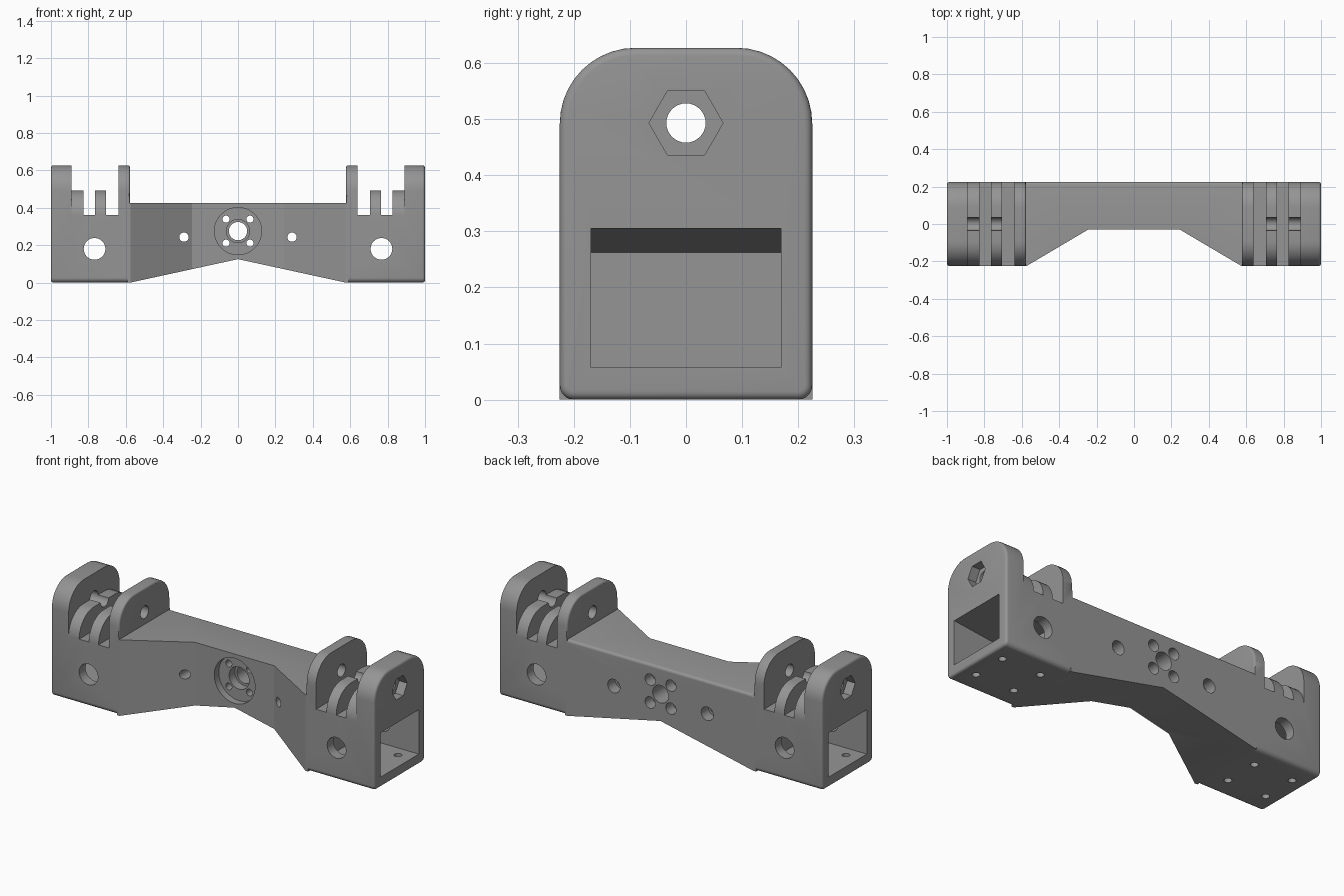
import bpy, bmesh, math
from mathutils import Vector

if "Cube" in bpy.data.objects:
    bpy.data.objects.remove(bpy.data.objects["Cube"])

metal = bpy.data.materials.new("plain_grey")
metal.diffuse_color = (0.30, 0.30, 0.30, 1)
metal.use_nodes = True
metal.node_tree.nodes["Principled BSDF"].inputs["Base Color"].default_value = metal.diffuse_color


def prism(name, pts, axis, a, b, bevel=None):
    """Extrude a 2D outline along x (y,z), y (x,z) or z (x,y); bevel = [(rule, width)]."""
    place = {"x": lambda u, v, w: (w, u, v),
             "y": lambda u, v, w: (u, w, v),
             "z": lambda u, v, w: (u, v, w)}[axis]
    bm = bmesh.new()
    face = bm.faces.new([bm.verts.new(place(u, v, a)) for u, v in pts])
    ext = bmesh.ops.extrude_face_region(bm, geom=[face])
    moved = [g for g in ext["geom"] if isinstance(g, bmesh.types.BMVert)]
    bmesh.ops.translate(bm, verts=moved, vec=Vector(place(0, 0, b - a)))
    bmesh.ops.recalc_face_normals(bm, faces=bm.faces)
    for rule, width in bevel or []:
        edges = [e for e in bm.edges if rule(e.verts[0].co, e.verts[1].co)]
        bmesh.ops.bevel(bm, geom=edges, offset=width, segments=4, profile=0.5,
                        affect="EDGES", clamp_overlap=True)
    mesh = bpy.data.meshes.new(name)
    bm.to_mesh(mesh)
    bm.free()
    mesh.materials.append(metal)
    obj = bpy.data.objects.new(name, mesh)
    bpy.context.collection.objects.link(obj)
    return obj


def arc(cx, cy, r, start, end, n=10):
    return [(cx + r * math.cos(math.radians(start + (end - start) * i / n)),
             cy + r * math.sin(math.radians(start + (end - start) * i / n)))
            for i in range(n + 1)]


def circle(cx, cy, r, n=32):
    return arc(cx, cy, r, 0, 360, n)[:-1]


def box(u0, u1, v0, v1):
    return [(u0, v0), (u1, v0), (u1, v1), (u0, v1)]


def combine(obj, other, op="DIFFERENCE"):
    mod = obj.modifiers.new(op.lower(), "BOOLEAN")
    mod.operation, mod.solver, mod.object = op, "EXACT", other
    bpy.context.view_layer.objects.active = obj
    bpy.ops.object.modifier_apply(modifier=mod.name)
    bpy.data.objects.remove(other)


def cut(obj, pts, axis, a, b):
    combine(obj, prism("cutter", pts, axis, a, b))


def domed(bottom, top, r_top, r_low):
    """Outline across y and z with rounded top and bottom corners."""
    h = 0.225
    low = (arc(-h + r_low, bottom + r_low, r_low, 180, 270, 5) +
           arc(h - r_low, bottom + r_low, r_low, 270, 360, 5)) if r_low else [(-h, bottom), (h, bottom)]
    return low + arc(h - r_top, top - r_top, r_top, 0, 90) + arc(-h + r_top, top - r_top, r_top, 90, 180)


# Centre bar: waisted plan, rounded back top edge, roof-shaped underside
plan = [(-0.59, -0.225), (-0.575, -0.225), (-0.245, -0.03), (0.245, -0.03),
        (0.575, -0.225), (0.59, -0.225), (0.59, 0.225), (-0.59, 0.225)]
bar = prism("bracket_body", plan, "z", 0, 0.425, [
    (lambda p, q: min(p.y, q.y) > 0.22 and min(p.z, q.z) > 0.42, 0.015)])
cut(bar, [(-0.575, 0), (-0.575, -0.1), (0.575, -0.1), (0.575, 0), (0, 0.125)], "y", -0.5, 0.5)

for s in (1, -1):
    # End block with softened outer rim
    rim = lambda p, q: min(abs(p.x), abs(q.x)) > 0.99
    inner = lambda p, q: max(abs(p.x), abs(q.x)) < 0.581 and p.z + q.z > 0.9
    block = prism("end_block", domed(0, 0.627, 0.135, 0.025), "x", s * 0.578, s,
                  [(rim, 0.014), (inner, 0.01)])
    # Gap between the two cheeks, then the two rounded ribs in it
    cut(block, box(*sorted((s * 0.64, s * 0.89)), 0.362, 0.8), "y", -0.5, 0.5)
    for a, b in ((0.705, 0.765), (0.825, 0.895)):
        combine(block, prism("rib", domed(0.33, 0.493, 0.131, 0), "x", s * a, s * b), "UNION")
    # Open pocket with sloping ceiling
    cut(block, [(s * 0.64, 0.057), (s * 1.05, 0.057), (s * 1.05, 0.311), (s * 0.64, 0.262)],
        "y", -0.169, 0.169)
    # Cross hole, floor holes, hexagonal nut recess
    cut(block, circle(s * 0.767, 0.18, 0.058), "y", -0.5, 0.5)
    for x in (0.68, 0.92):
        for y in (-0.1, 0.1):
            cut(block, circle(s * x, y, 0.02, 20), "z", -0.1, 0.1)
    cut(block, circle(0, 0.493, 0.066, 6), "x", s * 0.95, s * 1.1)
    cut(block, circle(0, 0.493, 0.035), "x", s * 0.5, s * 1.1)
    combine(bar, block, "UNION")

# Round front recess, stepped centre bore and its four screws
cut(bar, circle(0, 0.275, 0.126, 48), "y", -0.3, 0.01)
cut(bar, circle(0, 0.275, 0.062), "y", -0.3, 0.06)
cut(bar, circle(0, 0.275, 0.049), "y", -0.3, 0.4)
for x in (-0.064, 0.064):
    for z in (0.211, 0.339):
        cut(bar, circle(x, z, 0.019, 20), "y", -0.3, 0.4)
        cut(bar, circle(x, z, 0.032, 24), "y", 0.16, 0.4)

# Side screw holes with wider seats at the back
for x in (-0.289, 0.289):
    cut(bar, circle(x, 0.243, 0.025, 24), "y", -0.3, 0.4)
    cut(bar, circle(x, 0.243, 0.038, 24), "y", 0.16, 0.4)

bpy.ops.object.select_all(action="DESELECT")
bar.select_set(True)
bpy.context.view_layer.objects.active = bar
bpy.ops.object.shade_smooth_by_angle(angle=math.radians(30))
